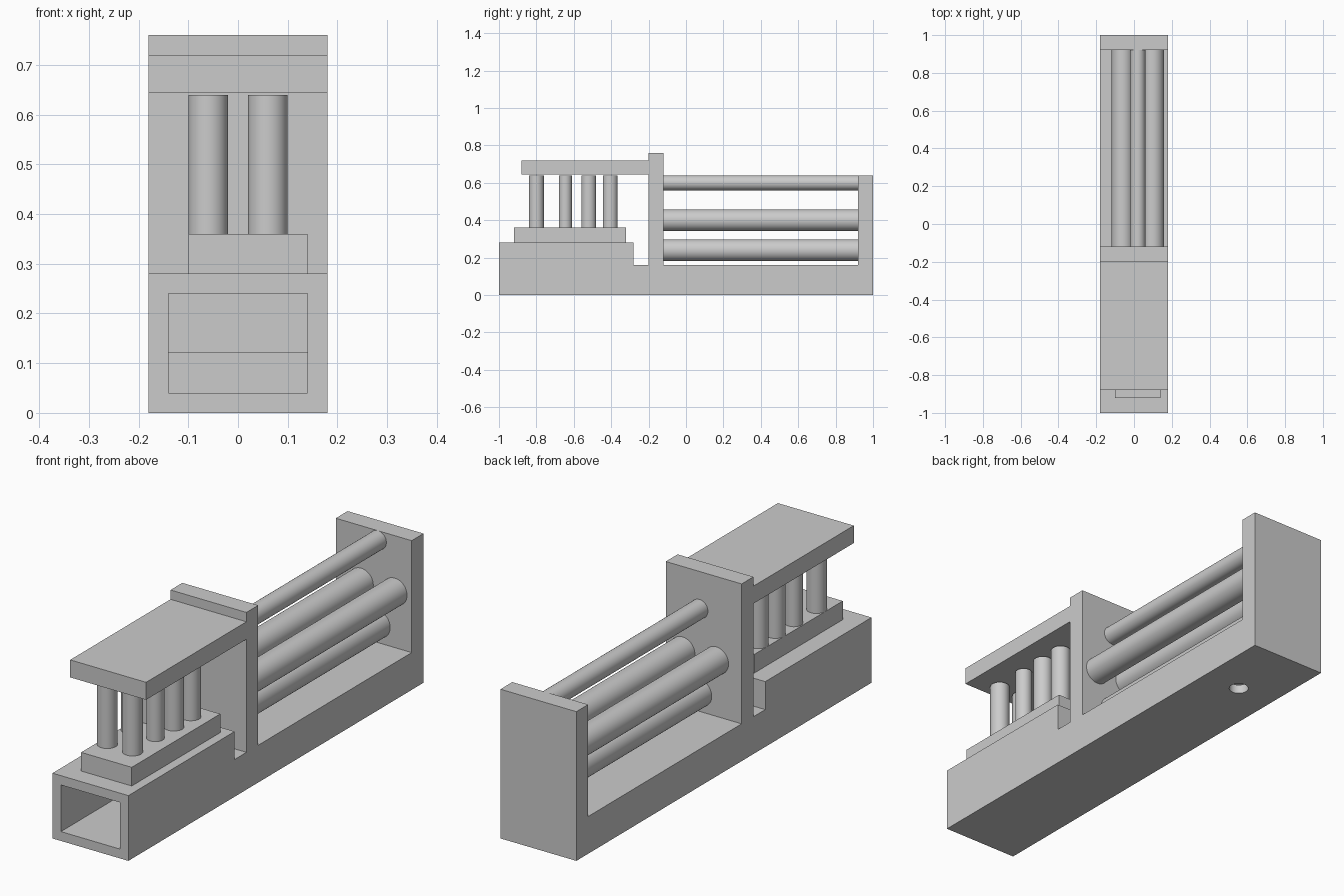
import bpy, bmesh, math
from mathutils import Matrix, Vector

if "Cube" in bpy.data.objects:
    bpy.data.objects.remove(bpy.data.objects["Cube"])


def new_object(name, bm):
    bmesh.ops.recalc_face_normals(bm, faces=bm.faces)
    mesh = bpy.data.meshes.new(name)
    bm.to_mesh(mesh)
    bm.free()
    obj = bpy.data.objects.new(name, mesh)
    bpy.context.collection.objects.link(obj)
    return obj


def side_profile(name, points, x0, x1):
    """Extrude a (y, z) outline from x0 to x1."""
    bm = bmesh.new()
    face = bm.faces.new([bm.verts.new((x0, y, z)) for y, z in points])
    ext = bmesh.ops.extrude_face_region(bm, geom=[face])
    moved = [v for v in ext["geom"] if isinstance(v, bmesh.types.BMVert)]
    bmesh.ops.translate(bm, verts=moved, vec=(x1 - x0, 0, 0))
    return new_object(name, bm)


def rod(name, start, end, radius):
    """Round rod between two points."""
    a, b = Vector(start), Vector(end)
    turn = (b - a).to_track_quat('Z', 'Y').to_matrix().to_4x4()
    bm = bmesh.new()
    bmesh.ops.create_cone(bm, cap_ends=True, segments=48, radius1=radius,
                          radius2=radius, depth=(b - a).length,
                          matrix=Matrix.Translation((a + b) / 2) @ turn)
    obj = new_object(name, bm)
    bpy.ops.object.select_all(action='DESELECT')
    obj.select_set(True)
    bpy.context.view_layer.objects.active = obj
    bpy.ops.object.shade_smooth_by_angle(angle=math.radians(40))
    return obj


def cut(target, cutter):
    cutter.hide_render = True
    mod = target.modifiers.new("cut", 'BOOLEAN')
    mod.operation, mod.solver, mod.object = 'DIFFERENCE', 'EXACT', cutter
    bpy.context.view_layer.objects.active = target
    bpy.ops.object.modifier_apply(modifier=mod.name)
    bpy.data.objects.remove(cutter)


# Body: stepped base, middle wall with canopy, rear wall
body = side_profile("body", [
    (-1, 0), (1, 0), (1, 0.64), (0.92, 0.64), (0.92, 0.16), (-0.12, 0.16),
    (-0.12, 0.76), (-0.20, 0.76), (-0.20, 0.72), (-0.88, 0.72),
    (-0.88, 0.645), (-0.20, 0.645), (-0.20, 0.16), (-0.28, 0.16),
    (-0.28, 0.28), (-1, 0.28)], -0.18, 0.18)

# Hollow inside the base, open at the front
cut(body, side_profile("cavity_cutter", [
    (-1.1, 0.04), (0.96, 0.04), (0.96, 0.12), (-0.32, 0.12),
    (-0.32, 0.24), (-1.1, 0.24)], -0.14, 0.14))

# Round hole in the underside
cut(body, rod("hole_cutter", (0, 0.68, -0.05), (0, 0.68, 0.08), 0.04))

# Plinth under the posts
side_profile("plinth", [(-0.92, 0.28), (-0.32, 0.28), (-0.32, 0.36),
                        (-0.92, 0.36)], -0.10, 0.14)

# Two rows of upright posts
for side, x in (("left", -0.06), ("right", 0.06)):
    for i, (y, r) in enumerate([(-0.80, 0.04), (-0.645, 0.035),
                                (-0.52, 0.04), (-0.405, 0.04)]):
        rod(f"{side}_post_{i + 1}", (x, y, 0.36), (x, y, 0.64), r)

# Horizontal rods between the middle and rear walls
for name, x, z, r in [("top_rod", 0.02, 0.60, 0.04),
                      ("left_rod", -0.06, 0.40, 0.058),
                      ("right_rod", 0.10, 0.40, 0.058),
                      ("bottom_rod", 0.02, 0.24, 0.058)]:
    rod(name, (x, -0.12, z), (x, 0.92, z), r)
